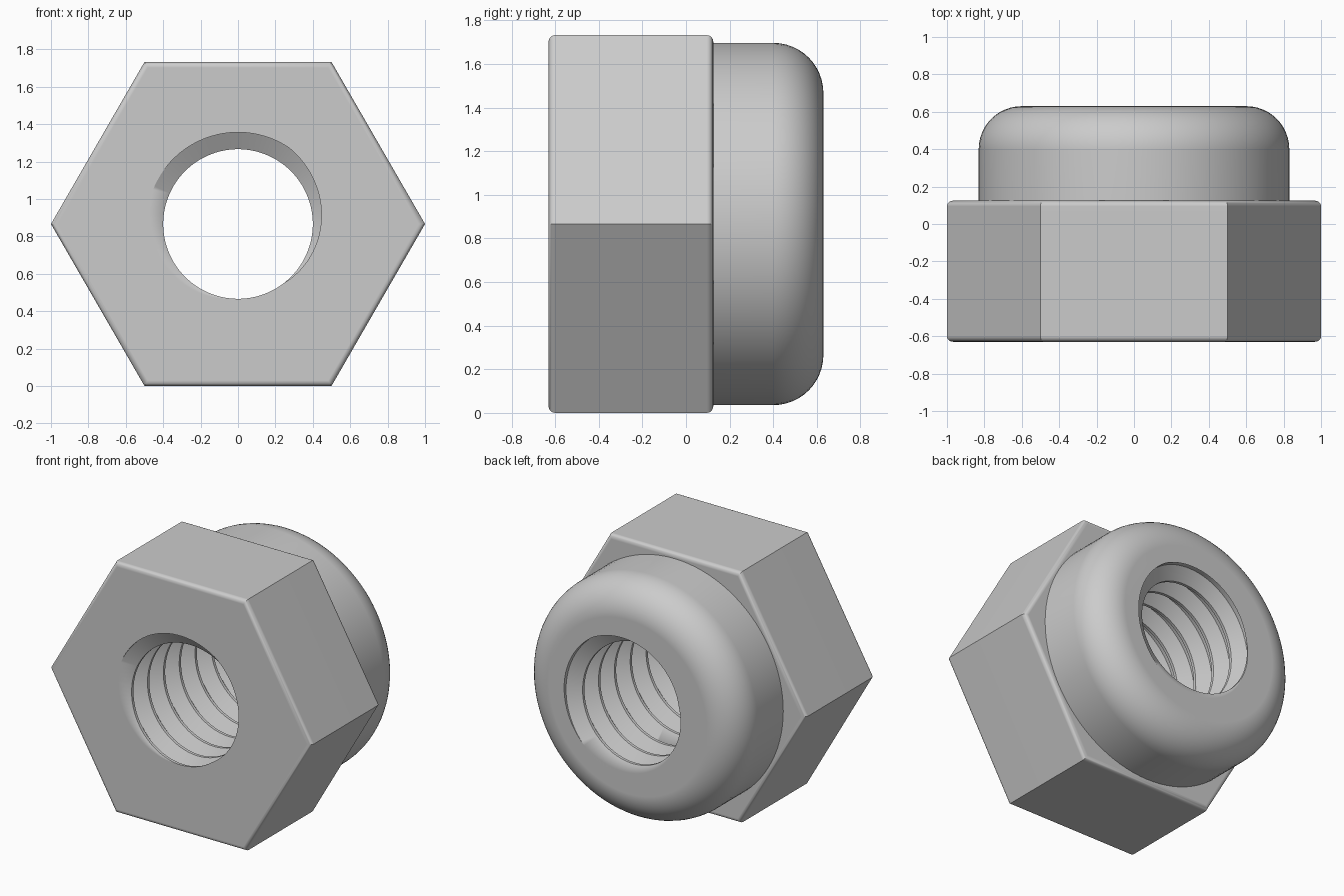
import bpy
import bmesh
from math import cos, sin, pi, radians, sqrt
from mathutils import Matrix

if "Cube" in bpy.data.objects:
    bpy.data.objects.remove(bpy.data.objects["Cube"], do_unlink=True)

HALF = 0.63             # half the length along y
SEAM = 0.125            # where the collar meets the hex body
AXIS_Z = sqrt(3) / 2    # height of the bore axis
MINOR, MAJOR = 0.40, 0.49
PITCH, CREST, ROOT = 0.173, 0.02, 0.049
STEPS = 96

GREY = (0.6, 0.6, 0.6, 1)
steel = bpy.data.materials.new("grey steel")
steel.use_nodes = True
steel.diffuse_color = GREY
steel.node_tree.nodes["Principled BSDF"].inputs["Base Color"].default_value = GREY


def add_object(name, bm):
    bmesh.ops.recalc_face_normals(bm, faces=bm.faces)
    bmesh.ops.transform(bm, matrix=Matrix.Translation((0, 0, AXIS_Z)), verts=bm.verts)
    mesh = bpy.data.meshes.new(name)
    bm.to_mesh(mesh)
    bm.free()
    mesh.materials.append(steel)
    obj = bpy.data.objects.new(name, mesh)
    bpy.context.collection.objects.link(obj)
    return obj


def fillet(radius, y_end, size, segments, direction):
    """Quarter-round profile points from the side wall to the end face."""
    steps = [pi / 2 * i / segments for i in range(segments + 1)]
    return [(y_end - direction * size * (1 - sin(a)), radius - size * (1 - cos(a)))
            for a in steps]


def turned_solid(name, sides, profile):
    """Closed solid of stacked polygon rings along y; profile holds (y, apothem)."""
    bm = bmesh.new()
    scale = 1 / cos(pi / sides)
    rings = [[bm.verts.new((r * scale * cos(2 * pi * i / sides), y,
                            r * scale * sin(2 * pi * i / sides)))
              for i in range(sides)] for y, r in profile]
    bm.faces.new(rings[0])
    bm.faces.new(rings[-1])
    for low, high in zip(rings, rings[1:]):
        for i in range(sides):
            j = (i + 1) % sides
            bm.faces.new((low[i], low[j], high[j], high[i]))
    return add_object(name, bm)


def threaded_rod(name):
    """Right-handed threaded rod, longer than the nut, used to cut the bore."""
    bm = bmesh.new()
    profile = [(-CREST / 2, MINOR), (CREST / 2, MINOR),
               ((PITCH - ROOT) / 2, MAJOR), ((PITCH + ROOT) / 2, MAJOR)]
    n = len(profile)
    rows = []
    for turn in range(-3, 13):
        for offset, r in profile:
            row = []
            for s in range(STEPS):
                a = radians(287) - 2 * pi * s / STEPS
                y = -HALF + PITCH * (turn + s / STEPS) + offset
                row.append(bm.verts.new((r * cos(a), y, r * sin(a))))
            rows.append(row)
    for k in range(len(rows) - 1 - n):
        for s in range(STEPS):
            if s < STEPS - 1:
                quad = (rows[k][s], rows[k][s + 1], rows[k + 1][s + 1], rows[k + 1][s])
            else:
                quad = (rows[k][s], rows[k + n][0], rows[k + n + 1][0], rows[k + 1][s])
            bm.faces.new(quad)
    # Trim both ends square and cap them
    for end in (-1, 1):
        bmesh.ops.bisect_plane(bm, geom=bm.verts[:] + bm.edges[:] + bm.faces[:], dist=1e-6,
                               plane_co=(0, end * (HALF + 0.1), 0), plane_no=(0, end, 0),
                               clear_outer=True)
    bmesh.ops.delete(bm, geom=[v for v in bm.verts if not v.link_faces], context='VERTS')
    bmesh.ops.holes_fill(bm, edges=[e for e in bm.edges if e.is_boundary], sides=0)
    return add_object(name, bm)


# Hex body with both rims softened, and collar with a large fillet at the back
front_rim = fillet(AXIS_Z, -HALF, 0.03, 5, -1)[::-1]
back_rim = fillet(AXIS_Z, SEAM, 0.03, 5, 1)
hex_body = turned_solid("hex_body", 6, front_rim + back_rim)
collar = turned_solid("rounded_collar", STEPS,
                      [(SEAM, 0.83)] + fillet(0.83, HALF, 0.23, 12, 1))
cutter = threaded_rod("thread_cutter")
cutter.hide_render = True

# Cut the threaded bore through both parts
for part in (hex_body, collar):
    bpy.ops.object.select_all(action='DESELECT')
    part.select_set(True)
    bpy.context.view_layer.objects.active = part
    bore = part.modifiers.new("threaded_bore", 'BOOLEAN')
    bore.operation = 'DIFFERENCE'
    bore.solver = 'EXACT'
    bore.object = cutter
    bpy.ops.object.modifier_apply(modifier=bore.name)
    bpy.ops.object.shade_smooth_by_angle(angle=radians(35))
    normals = part.modifiers.new("flat_face_normals", 'WEIGHTED_NORMAL')
    normals.keep_sharp = True

bpy.data.objects.remove(cutter, do_unlink=True)
